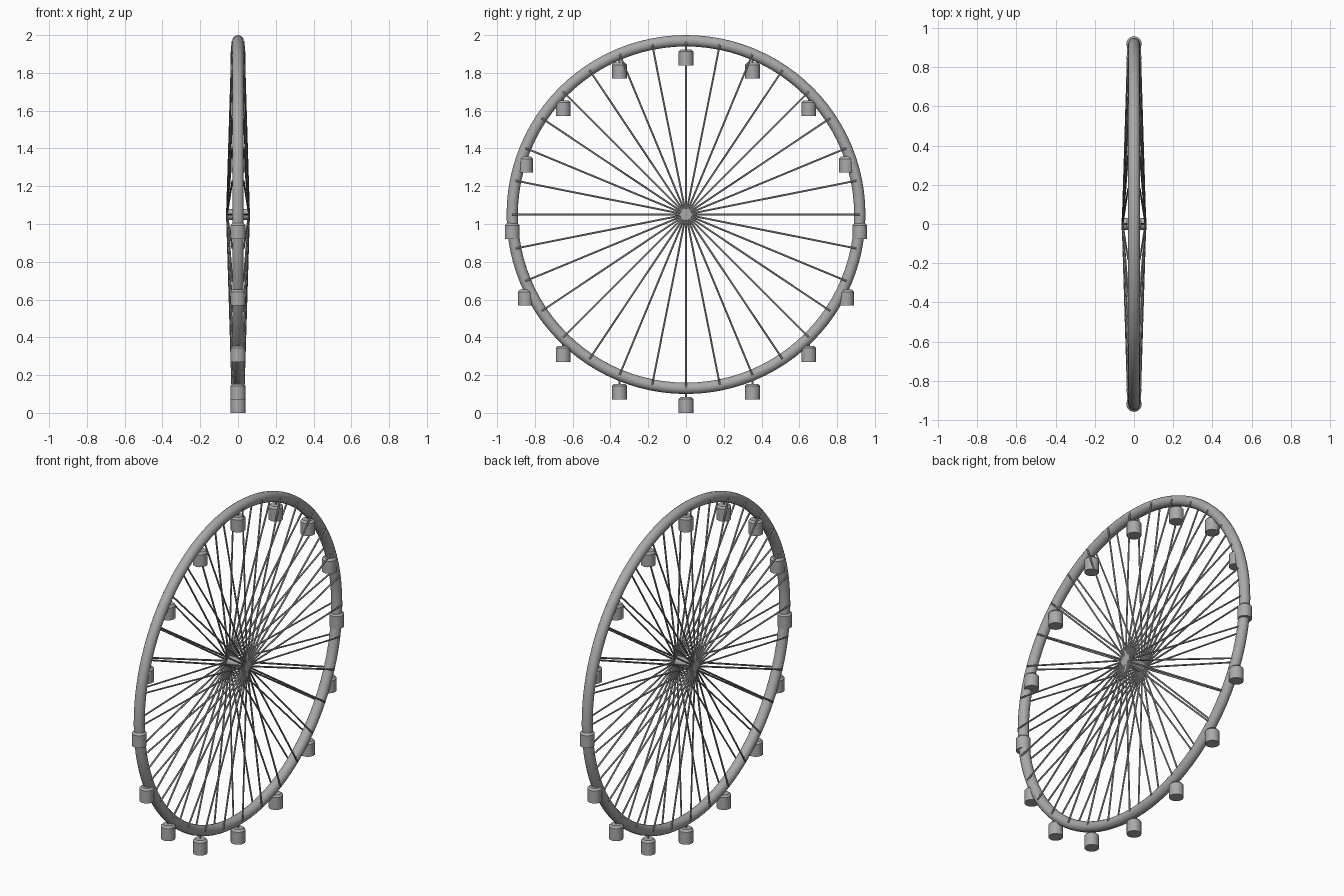
import bpy
import math
from mathutils import Vector

cube = bpy.data.objects.get("Cube")
if cube:
    bpy.data.objects.remove(cube)

HUB = Vector((0, 0, 1.05))
RIM_R, TUBE_R = 0.92, 0.03
HUB_R, HUB_HALF = 0.03, 0.063
SPOKES, CABINS = 32, 16

steel = bpy.data.materials.new("steel grey")
steel.use_nodes = True
grey = (0.4, 0.4, 0.4, 1)
steel.diffuse_color = grey
steel.node_tree.nodes["Principled BSDF"].inputs["Base Color"].default_value = grey


def finish(name):
    """Name, colour and smooth the active object."""
    obj = bpy.context.object
    obj.name = name
    obj.data.materials.append(steel)
    bpy.ops.object.shade_smooth_by_angle(angle=math.radians(40))
    return obj


def rod(name, start, end, r1, r2=None, sides=8):
    """Cylinder or cone between two points."""
    axis = end - start
    bpy.ops.mesh.primitive_cone_add(
        vertices=sides, radius1=r1, radius2=r1 if r2 is None else r2,
        depth=axis.length, location=(start + end) / 2,
        rotation=axis.to_track_quat("Z", "Y").to_euler())
    return finish(name)


def on_wheel(angle, radius, x=0.0):
    return HUB + Vector((x, radius * math.cos(angle), radius * math.sin(angle)))


# Rim tube
bpy.ops.mesh.primitive_torus_add(
    major_radius=RIM_R, minor_radius=TUBE_R, major_segments=96,
    minor_segments=16, location=HUB, rotation=(0, math.pi / 2, 0))
finish("rim")

# Hub drum
side = Vector((HUB_HALF, 0, 0))
rod("hub", HUB - side, HUB + side, HUB_R, sides=24)

# Two fans of spokes, tapering inward from the hub ends to the rim sides
for label, s in (("left", 1), ("right", -1)):
    for i in range(SPOKES):
        a = math.tau * i / SPOKES
        rod(f"{label}_spoke_{i + 1}", on_wheel(a, 0.01, s * 0.058),
            on_wheel(a, RIM_R, s * 0.03), 0.005, sides=6)

# Upright cabins hanging below the rim
for i in range(CABINS):
    top = on_wheel(math.tau * i / CABINS, RIM_R)

    def below(d):
        return top - Vector((0, 0, d))

    rod(f"cabin_body_{i + 1}", below(0.13), below(0.057), 0.039, sides=24)
    rod(f"cabin_roof_{i + 1}", below(0.057), below(0.046), 0.039, 0.029, sides=24)
    rod(f"cabin_hanger_{i + 1}", below(0.05), below(0), 0.005)
